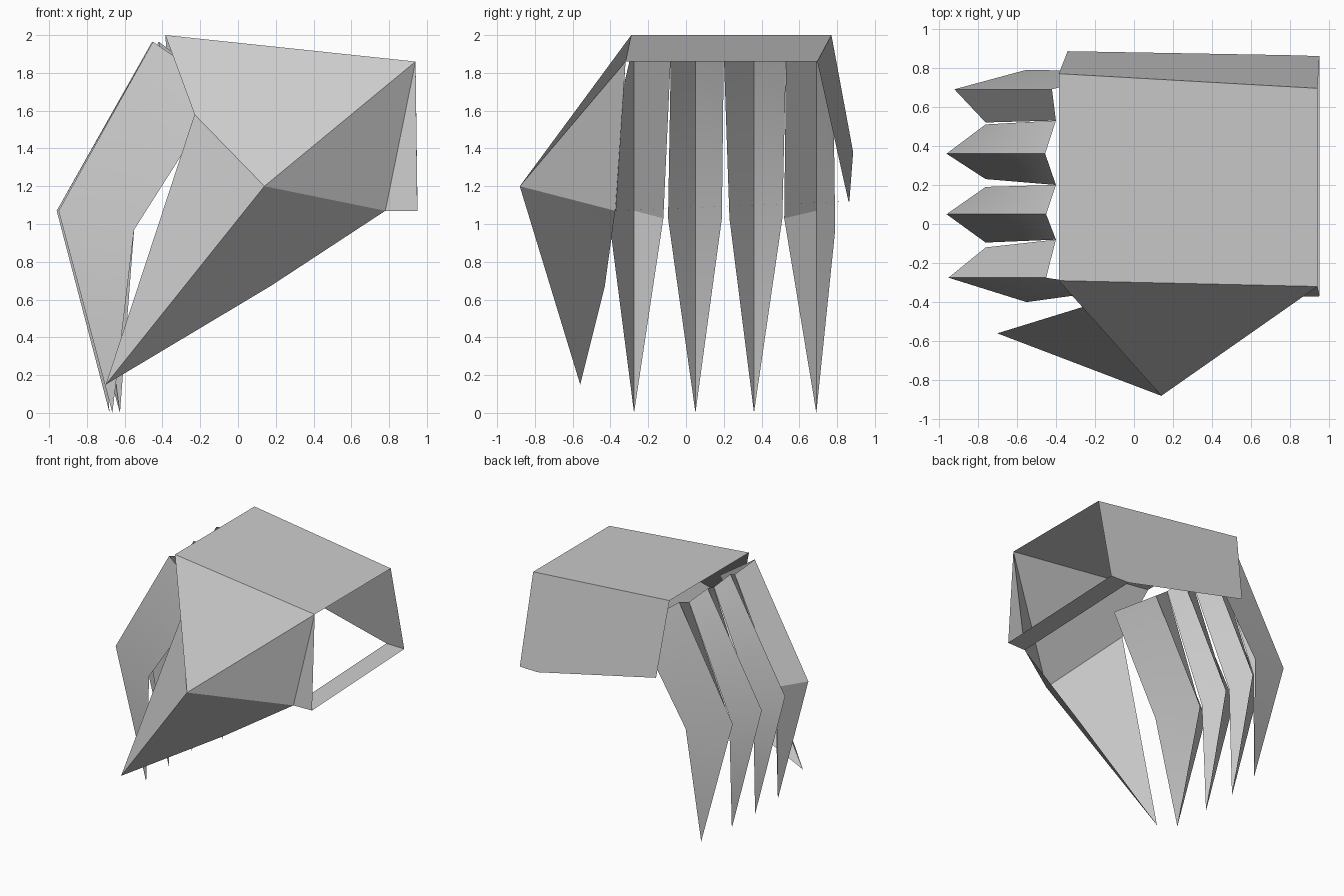
import bpy, bmesh, math

cube = bpy.data.objects.get("Cube")
if cube:
    bpy.data.objects.remove(cube, do_unlink=True)

steel = bpy.data.materials.new("light_grey")
steel.use_nodes = True
GREY = (0.6, 0.6, 0.6, 1)
steel.diffuse_color = GREY
steel.node_tree.nodes["Principled BSDF"].inputs["Base Color"].default_value = GREY


def plate(name, points, faces):
    """Thin sheet from named points; soft creases stay smooth, folds stay sharp."""
    bm = bmesh.new()
    verts = {key: bm.verts.new(co) for key, co in points.items()}
    for face in faces:
        bm.faces.new([verts[key] for key in face.split()])
    mesh = bpy.data.meshes.new(name)
    bm.to_mesh(mesh)
    bm.free()
    mesh.materials.append(steel)
    for poly in mesh.polygons:
        poly.use_smooth = True
    mesh.set_sharp_from_angle(angle=math.radians(30))
    obj = bpy.data.objects.new(name, mesh)
    bpy.context.collection.objects.link(obj)
    return obj


# Hand shell: top, back side, wrist strap and the pointed thumb guard
shell = {
    "knuckle_front": (-0.385, -0.29, 2.0),
    "knuckle_back": (-0.385, 0.77, 2.0),
    "wrist_front": (0.94, -0.32, 1.86),
    "wrist_back": (0.94, 0.695, 1.86),
    "side_back": (-0.34, 0.885, 1.38),
    "strap_back": (0.95, 0.86, 1.12),
    "strap_back_in": (0.78, 0.865, 1.12),
    "strap_front": (0.95, -0.37, 1.07),
    "strap_front_in": (0.78, -0.375, 1.07),
    "thumb_root": (-0.23, -0.415, 1.58),
    "thumb_ridge": (0.14, -0.88, 1.2),
    "thumb_under": (0.17, -0.43, 0.67),
    "thumb_tip": (-0.70, -0.56, 0.15),
}
plate("hand_shell", shell, [
    "knuckle_front wrist_front wrist_back knuckle_back",
    "knuckle_back wrist_back strap_back strap_back_in side_back",
    "strap_back strap_front strap_front_in strap_back_in",
    "knuckle_front thumb_root thumb_ridge wrist_front",
    "thumb_root thumb_tip thumb_ridge",
    "wrist_front strap_front_in strap_front",
    "wrist_front thumb_ridge strap_front_in",
    "thumb_ridge thumb_under strap_front_in",
    "thumb_ridge thumb_tip thumb_under",
])


def finger(name, ridge_y, top_x, bend_x, tip_x, front, back):
    """Folded claw: a sharp ridge with a pane on each side, meeting at the tip."""
    points = {
        "top": (top_x, ridge_y, 1.965),
        "bend": (bend_x, ridge_y, 1.07),
        "tip": (tip_x, ridge_y, 0.0),
        "front_base": front[0], "front_bend": front[1],
        "back_base": back[0], "back_bend": back[1],
    }
    plate(name, points, [
        "top bend front_bend front_base", "bend tip front_bend",
        "top back_base back_bend bend", "bend back_bend tip",
    ])


def inner(base_y, bend_y):
    return (-0.40, base_y, 1.90), (-0.76, bend_y, 1.03)


def outer(base_y, bend_y):
    return (-0.08, base_y, 1.71), (-0.55, bend_y, 0.97)


# Four claws, with wider panes on the outermost sides
finger("index_claw", -0.275, -0.45, -0.95, -0.665, outer(-0.335, -0.40), inner(-0.08, -0.12))
finger("middle_claw", 0.05, -0.45, -0.96, -0.68, inner(-0.08, -0.095), inner(0.20, 0.19))
finger("ring_claw", 0.36, -0.455, -0.96, -0.68, inner(0.20, 0.23), inner(0.53, 0.51))
finger("little_claw", 0.69, -0.42, -0.92, -0.625, inner(0.53, 0.52), outer(0.78, 0.79))
